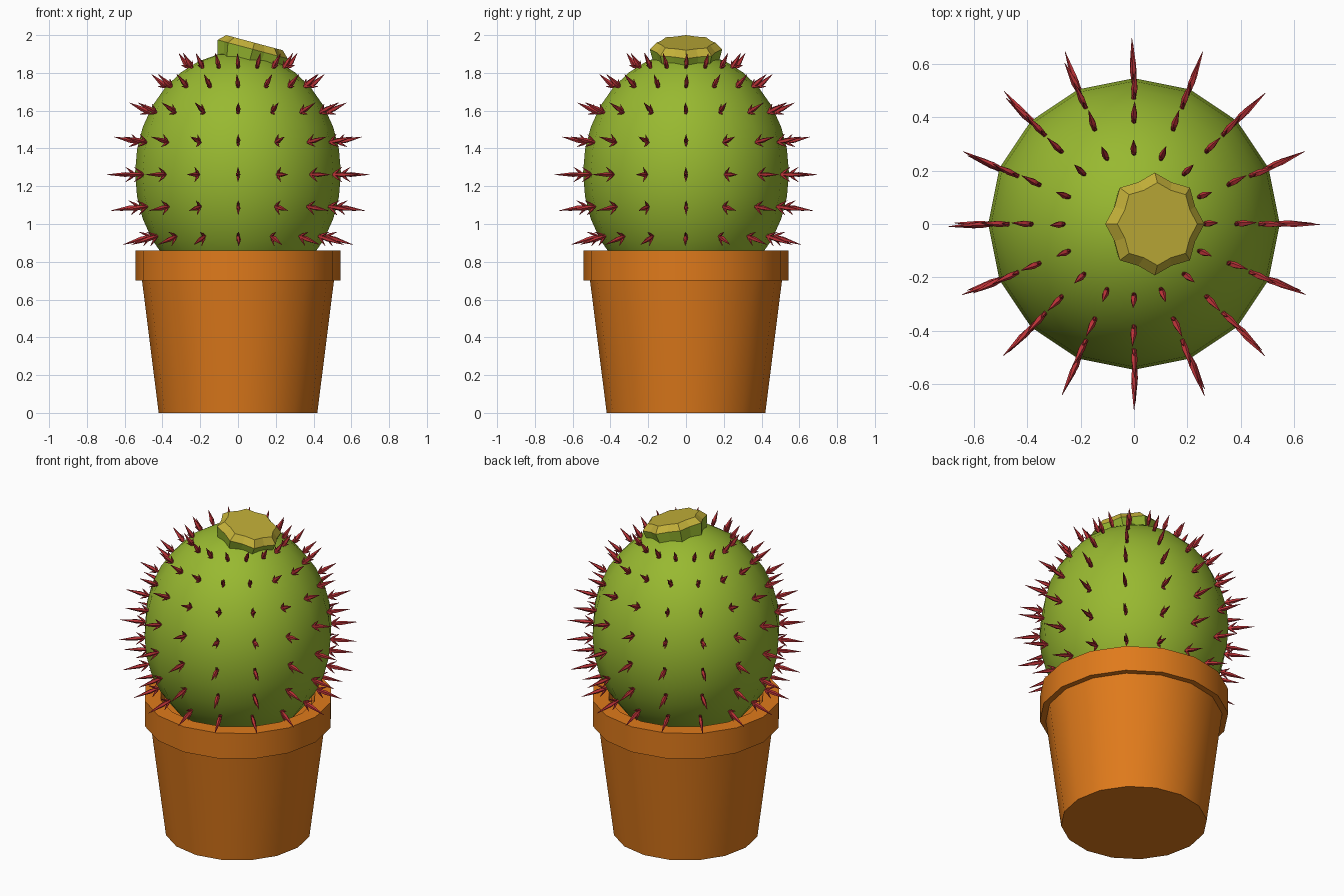
import bpy, bmesh, math, random
from mathutils import Vector, Matrix

if "Cube" in bpy.data.objects:
    bpy.data.objects.remove(bpy.data.objects["Cube"])

random.seed(3)
SIDES = 16


def material(name, rgb):
    m = bpy.data.materials.new(name)
    m.diffuse_color = (*rgb, 1)
    m.use_nodes = True
    m.node_tree.nodes["Principled BSDF"].inputs["Base Color"].default_value = m.diffuse_color
    return m


TERRACOTTA = material("terracotta", (0.74, 0.195, 0.011))
GREEN = material("cactus_green", (0.315, 0.485, 0.03))
YELLOW = material("flower_yellow", (0.54, 0.43, 0.04))
RED = material("spine_red", (0.5, 0.032, 0.038))


def finish(bm, name, mats, smooth=False):
    bmesh.ops.recalc_face_normals(bm, faces=bm.faces)
    me = bpy.data.meshes.new(name)
    bm.to_mesh(me)
    bm.free()
    for m in mats:
        me.materials.append(m)
    ob = bpy.data.objects.new(name, me)
    bpy.context.collection.objects.link(ob)
    if smooth:
        bpy.context.view_layer.objects.active = ob
        ob.select_set(True)
        bpy.ops.object.shade_smooth_by_angle(angle=math.radians(30))
        ob.select_set(False)
    return ob


def loft(bm, profile, sides, mat=None, scallop=1.0):
    """Stack rings of (radius, height), capped at both ends."""
    mat = mat or Matrix.Identity(4)
    rings = []
    for r, z in profile:
        ring = []
        for i in range(sides):
            a = 2 * math.pi * i / sides
            k = r * (scallop if i % 2 else 1)
            ring.append(bm.verts.new(mat @ Vector((k * math.cos(a), k * math.sin(a), z))))
        rings.append(ring)
    for lo, hi in zip(rings, rings[1:]):
        for i in range(sides):
            j = (i + 1) % sides
            bm.faces.new((lo[i], lo[j], hi[j], hi[i]))
    bm.faces.new(rings[0][::-1])
    bm.faces.new(rings[-1])


# Pot with overhanging rim and a shallow recess
bm = bmesh.new()
loft(bm, [(0.42, 0), (0.508, 0.70), (0.543, 0.70), (0.543, 0.86), (0.45, 0.86), (0.43, 0.80)], SIDES)
finish(bm, "pot", [TERRACOTTA], True)

# Cactus body: egg-shaped sphere
CZ, RX, RZ = 1.27, 0.545, 0.64
bm = bmesh.new()
bmesh.ops.create_uvsphere(bm, u_segments=SIDES, v_segments=16, radius=1)
bmesh.ops.transform(bm, verts=bm.verts,
                    matrix=Matrix.Translation((0, 0, CZ)) @ Matrix.Diagonal((RX, RX, RZ, 1)))
finish(bm, "cactus_body", [GREEN], True)


# Spines: clusters of one long and two short thorns
def thorn(bm, base, direction, length, radius):
    m = Matrix.Translation(base) @ direction.to_track_quat('Z', 'Y').to_matrix().to_4x4()
    loft(bm, [(radius * 0.5, -0.02), (radius, length * 0.35), (0.001, length)], 5, m)


bm = bmesh.new()
for row in range(7):
    lat = math.radians(-31.5 + 15.4 * row)
    length = 0.15 - 0.07 * max(0, math.sin(lat))
    for col in range(SIDES):
        a = 2 * math.pi * col / SIDES
        out = Vector((math.cos(a), math.sin(a), 0))
        base = out * RX * math.cos(lat) + Vector((0, 0, CZ + RZ * math.sin(lat)))
        nz = math.sin(lat) / RZ
        n = (out * math.cos(lat) / RX + Vector((0, 0, nz * (0.6 if nz < 0 else 1)))).normalized()
        side = Vector((-math.sin(a), math.cos(a), 0))
        n = (n + side * random.uniform(-0.07, 0.07)).normalized()
        thorn(bm, base, n, length, 0.013)
        for tilt in (-38, 38):
            d = Matrix.Rotation(math.radians(tilt), 3, side) @ n
            thorn(bm, base, d, length * 0.42, 0.008)
finish(bm, "spines", [RED])

# Flower: tilted scalloped disc, green sides and yellow top
bm = bmesh.new()
tilt = Matrix.Translation((0.078, 0, 1.925)) @ Matrix.Rotation(math.radians(15), 4, 'Y')
loft(bm, [(0.172, -0.075), (0.192, 0), (0.155, 0.036)], 16, tilt, 0.88)
flower = finish(bm, "flower", [GREEN, YELLOW])
axis = tilt.to_3x3() @ Vector((0, 0, 1))
for f in flower.data.polygons:
    f.material_index = 1 if f.normal.dot(axis) > 0.2 else 0
